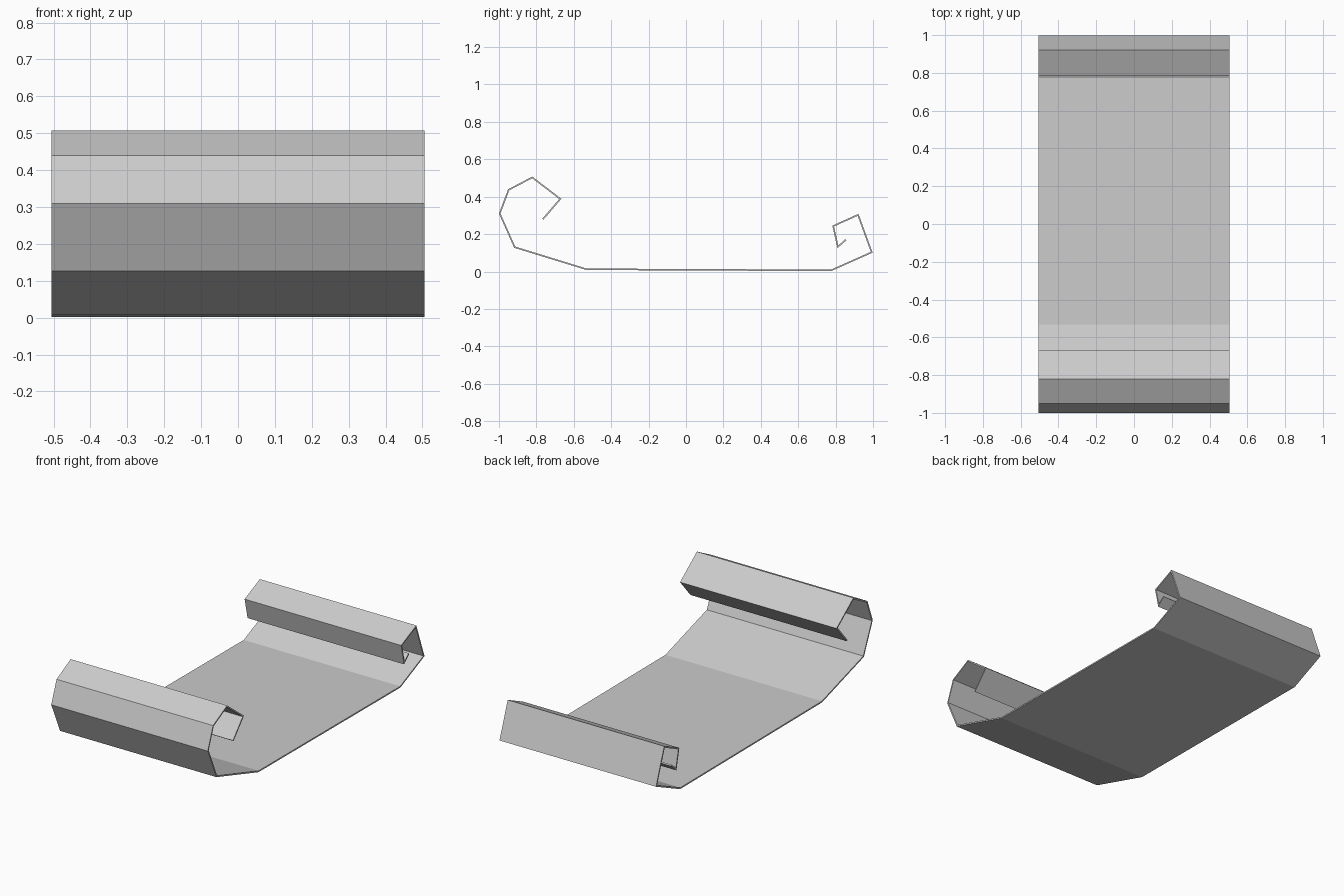
import bpy
import bmesh

cube = bpy.data.objects.get("Cube")
if cube:
    bpy.data.objects.remove(cube, do_unlink=True)

HALF_WIDTH = 0.505
THICKNESS = 0.008

# One plain grey for the whole sheet
grey = bpy.data.materials.new("light_grey")
grey.use_nodes = True
colour = (0.6, 0.6, 0.6, 1)
grey.diffuse_color = colour
grey.node_tree.nodes["Principled BSDF"].inputs["Base Color"].default_value = colour

# Side profile (y, z): large front curl, flat bed, small rear curl
front_curl = [(-0.765, 0.28), (-0.672, 0.388), (-0.822, 0.503), (-0.948, 0.437),
              (-0.996, 0.31), (-0.916, 0.13)]
bed = [(-0.532, 0.012), (0.775, 0.006)]
rear_curl = [(0.993, 0.103), (0.92, 0.303), (0.787, 0.243), (0.812, 0.132), (0.855, 0.17)]

# Sweep the profile across the width
bm = bmesh.new()
rows = [[bm.verts.new((x, y, z)) for x in (-HALF_WIDTH, HALF_WIDTH)]
        for y, z in front_curl + bed + rear_curl]
for a, b in zip(rows, rows[1:]):
    bm.faces.new((a[0], a[1], b[1], b[0]))
mesh = bpy.data.meshes.new("curled_sheet")
bm.to_mesh(mesh)
bm.free()
mesh.materials.append(grey)
sheet = bpy.data.objects.new("curled_sheet", mesh)
bpy.context.scene.collection.objects.link(sheet)

# Give the sheet its thin, even thickness
solid = sheet.modifiers.new("thickness", "SOLIDIFY")
solid.thickness = THICKNESS
solid.offset = 0
solid.use_even_offset = True
